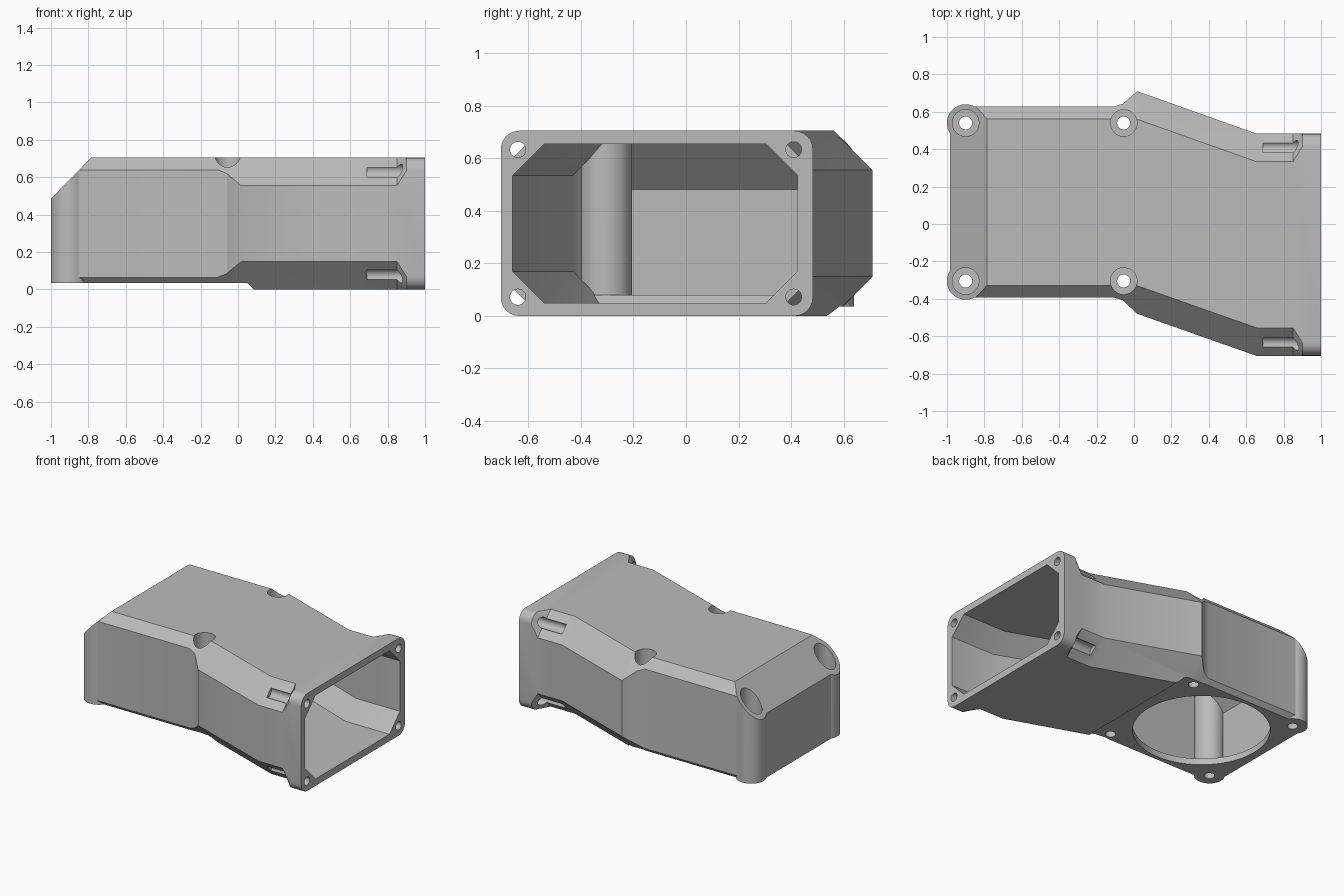
import bpy, bmesh
from math import cos, sin, pi, radians
from mathutils import Matrix, Vector

cube = bpy.data.objects.get("Cube")
if cube:
    bpy.data.objects.remove(cube, do_unlink=True)

grey = bpy.data.materials.new("plain grey")
grey.use_nodes = True
COLOUR = (0.5, 0.5, 0.5, 1)
grey.diffuse_color = COLOUR
grey.node_tree.nodes["Principled BSDF"].inputs["Base Color"].default_value = COLOUR


def finish(name, bm):
    bmesh.ops.recalc_face_normals(bm, faces=bm.faces)
    mesh = bpy.data.meshes.new(name)
    bm.to_mesh(mesh)
    bm.free()
    mesh.materials.append(grey)
    obj = bpy.data.objects.new(name, mesh)
    bpy.context.collection.objects.link(obj)
    return obj


def section(x, mid, half, c, z0, z1, rounded=False):
    """Rectangle across x with four chamfered or rounded corners."""
    steps = 6
    zm, hz = (z0 + z1) / 2, (z1 - z0) / 2
    pts = []
    for k in range(4):
        sy, sz = (1, -1, -1, 1)[k], (1, 1, -1, -1)[k]
        for i in range(steps + 1 if rounded is not None else 2):
            t = i / steps if k % 2 == 0 else 1 - i / steps
            u, v = (cos(t * pi / 2), sin(t * pi / 2)) if rounded else (1 - t, t)
            pts.append(Vector((x, mid + sy * (half - c + c * u), zm + sz * (hz - c + c * v))))
    return pts


def loft(name, sections):
    bm = bmesh.new()
    rings = [[bm.verts.new(p) for p in s] for s in sections]
    for a, b in zip(rings, rings[1:]):
        for i in range(len(a)):
            j = (i + 1) % len(a)
            bm.faces.new((a[i], a[j], b[j], b[i]))
    bm.faces.new(rings[0])
    bm.faces.new(rings[-1])
    return finish(name, bm)


def prism(name, profile, dz=0):
    """Profile in x and z, run right across y."""
    return loft(name, [[Vector((x, y, z + dz)) for x, z in profile] for y in (-1, 1)])


def cylinder(name, start, end, r, sides=48):
    start, end = Vector(start), Vector(end)
    axis = end - start
    turn = axis.to_track_quat('Z', 'Y').to_matrix().to_4x4()
    bm = bmesh.new()
    bmesh.ops.create_cone(bm, cap_ends=True, segments=sides, radius1=r, radius2=r,
                          depth=axis.length,
                          matrix=Matrix.Translation((start + end) / 2) @ turn)
    return finish(name, bm)


def combine(target, other, operation):
    mod = target.modifiers.new("combine", 'BOOLEAN')
    mod.operation, mod.solver, mod.object = operation, 'EXACT', other
    bpy.context.view_layer.objects.active = target
    bpy.ops.object.modifier_apply(modifier=mod.name)
    bpy.data.objects.remove(other, do_unlink=True)


FAN_X, FAN_Y, PITCH = -0.4775, 0.1175, 0.4225
POSTS = [(FAN_X + sx * PITCH, FAN_Y + sy * PITCH) for sx in (-1, 1) for sy in (-1, 1)]
SLANT = [(-1.1, 0.383), (-0.685, 0.807), (-1.1, 0.95)]
STEP = [(-1.2, 0.035), (0.05, 0.035), (0.12, -0.035), (-1.2, -0.035)]
TOP = 0.705

# Outer body: fan box, sideways duct and outlet flange
body = loft("duct_body", [
    section(-0.9, FAN_Y, 0.51, 0.065, 0, TOP),
    section(-0.11, FAN_Y, 0.51, 0.065, 0, TOP),
    section(-0.06, FAN_Y, 0.525, 0.085, 0, TOP),
    section(0.017, 0.115, 0.595, 0.15, 0, TOP),
    section(0.655, -0.111, 0.594, 0.15, 0, TOP),
    section(0.85, -0.111, 0.594, 0.15, 0, TOP),
    section(0.9, -0.111, 0.594, 0.07, 0, TOP, True),
    section(1.0, -0.111, 0.594, 0.07, 0, TOP, True)])

# End wall between the two rounded corner posts
end_wall = [[Vector((x, FAN_Y + sy * PITCH, z)) for sy, z in
             ((-1, -0.02), (1, -0.02), (1, 0.75), (-1, 0.75))] for x in (-0.985, -0.8)]
combine(body, loft("end_wall", end_wall), 'UNION')
for x, y in POSTS[:2]:
    combine(body, cylinder("corner_post", (x, y, -0.02), (x, y, 0.75), 0.1), 'UNION')

# Sloping end and raised fan seat
combine(body, prism("slant_cutter", SLANT), 'DIFFERENCE')
combine(body, prism("step_cutter", STEP), 'DIFFERENCE')

# Hollow inside, leaving the screw posts standing
inside = loft("inside_cutter", [
    section(-0.94, FAN_Y, 0.465, 0.03, 0.05, 0.655),
    section(-0.08, FAN_Y, 0.465, 0.03, 0.05, 0.655),
    section(0.02, 0.115, 0.545, 0.12, 0.05, 0.655),
    section(0.65, -0.1175, 0.5425, 0.12, 0.05, 0.655),
    section(1.05, -0.1175, 0.5425, 0.12, 0.05, 0.655)])
combine(inside, prism("inner_slant", SLANT, -0.066), 'DIFFERENCE')
combine(inside, prism("inner_step", STEP, 0.045), 'DIFFERENCE')
for x, y in POSTS:
    combine(inside, cylinder("post", (x, y, -0.1), (x, y, 0.9), 0.1), 'DIFFERENCE')
combine(body, inside, 'DIFFERENCE')

# Counterbored fan screw holes and the fan opening
for x, y in POSTS:
    combine(body, cylinder("bore", (x, y, 0.08), (x, y, 0.9), 0.071), 'DIFFERENCE')
    combine(body, cylinder("screw_hole", (x, y, -0.1), (x, y, 0.2), 0.035, 32), 'DIFFERENCE')
combine(body, cylinder("fan_opening", (FAN_X, FAN_Y, -0.1), (FAN_X, FAN_Y, 0.1), 0.45, 96),
        'DIFFERENCE')

# Flange screw holes with open channels behind them
for y in (-0.64, 0.41):
    for z in (0.072, 0.633):
        combine(body, cylinder("channel", (0.69, y, z), (0.94, y, z), 0.037, 32), 'DIFFERENCE')
        combine(body, cylinder("flange_hole", (0.8, y, z), (1.1, y, z), 0.03, 32), 'DIFFERENCE')

# Merge flat areas and shade the round ones smooth
bm = bmesh.new()
bm.from_mesh(body.data)
bmesh.ops.remove_doubles(bm, verts=bm.verts, dist=0.0001)
bmesh.ops.dissolve_limit(bm, angle_limit=radians(0.5), verts=bm.verts, edges=bm.edges)
bm.to_mesh(body.data)
bm.free()
bpy.ops.object.select_all(action='DESELECT')
body.select_set(True)
bpy.context.view_layer.objects.active = body
bpy.ops.object.shade_smooth_by_angle(angle=radians(25))
